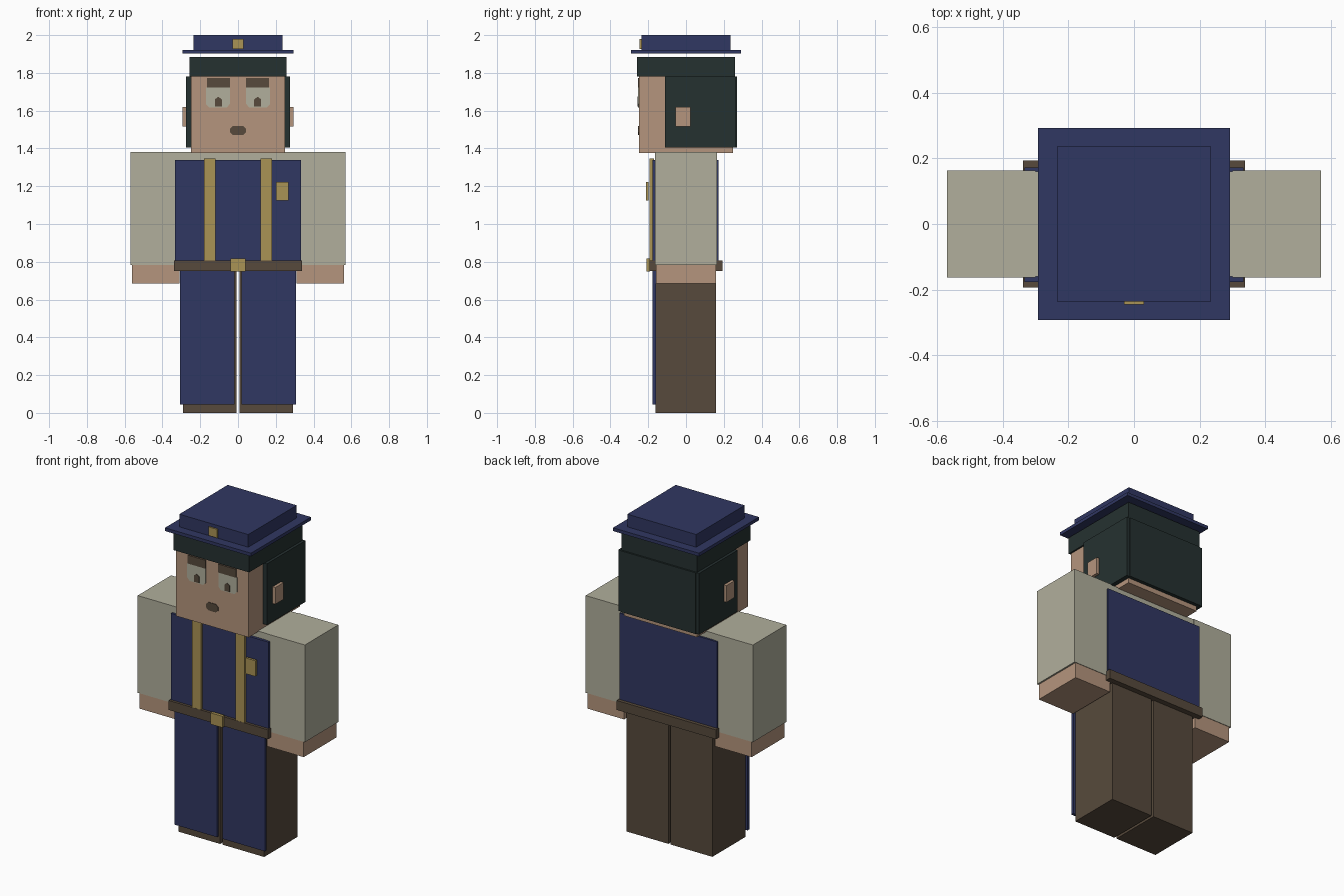
import bpy
import bmesh

cube = bpy.data.objects.get("Cube")
if cube:
    bpy.data.objects.remove(cube, do_unlink=True)


def material(name, r, g, b):
    """Flat material from 0-255 display values, stored as linear."""
    def lin(c):
        c /= 255
        return c / 12.92 if c <= 0.04045 else ((c + 0.055) / 1.055) ** 2.4
    m = bpy.data.materials.new(name)
    m.use_nodes = True
    colour = (lin(r), lin(g), lin(b), 1)
    m.diffuse_color = colour
    node = next(n for n in m.node_tree.nodes if n.type == 'BSDF_PRINCIPLED')
    node.inputs["Base Color"].default_value = colour
    return m


navy = material("navy cloth", 48, 55, 98)
cream = material("cream shirt", 177, 175, 156)
skin = material("skin", 181, 149, 125)
brown = material("dark brown", 87, 74, 60)
hair = material("black green hair", 37, 49, 48)
gold = material("brass", 170, 147, 85)


def plate(name, outline, y0, y1, mat):
    """Extrude an x-z outline from y0 (front) to y1 (back)."""
    bm = bmesh.new()
    face = bm.faces.new([bm.verts.new((x, y0, z)) for x, z in outline])
    new = bmesh.ops.extrude_face_region(bm, geom=[face])["geom"]
    verts = [v for v in new if isinstance(v, bmesh.types.BMVert)]
    bmesh.ops.translate(bm, verts=verts, vec=(0, y1 - y0, 0))
    bmesh.ops.recalc_face_normals(bm, faces=bm.faces)
    mesh = bpy.data.meshes.new(name)
    bm.to_mesh(mesh)
    bm.free()
    mesh.materials.append(mat)
    ob = bpy.data.objects.new(name, mesh)
    bpy.context.collection.objects.link(ob)
    return ob


def box(name, x0, x1, y0, y1, z0, z1, mat):
    return plate(name, [(x0, z0), (x1, z0), (x1, z1), (x0, z1)], y0, y1, mat)


def wide(name, half_x, y0, y1, z0, z1, mat):
    """Box centred on x = 0."""
    return box(name, -half_x, half_x, y0, y1, z0, z1, mat)


# Head, hair and cap
wide("head", 0.248, -0.25, 0.248, 1.375, 1.87, skin)
wide("hair_top", 0.258, -0.26, 0.26, 1.782, 1.885, hair)
wide("hair_back", 0.255, 0.245, 0.27, 1.405, 1.782, hair)
wide("cap_brim", 0.293, -0.292, 0.292, 1.902, 1.922, navy)
wide("cap_crown", 0.235, -0.236, 0.236, 1.922, 2.0, navy)
wide("cap_badge", 0.03, -0.245, -0.23, 1.927, 1.98, gold)

# Mouth with clipped corners
plate("mouth", [(-0.042, 1.485), (-0.025, 1.47), (0.025, 1.47), (0.042, 1.485),
                (0.042, 1.505), (0.025, 1.52), (-0.025, 1.52), (-0.042, 1.505)],
      -0.253, -0.249, brown)

# Torso, vest, belt and badge
wide("torso", 0.31, -0.16, 0.16, 0.755, 1.38, cream)
wide("vest", 0.333, -0.177, 0.172, 0.765, 1.34, navy)
wide("belt", 0.338, -0.193, 0.193, 0.75, 0.808, brown)
wide("belt_buckle", 0.04, -0.21, -0.19, 0.748, 0.818, gold)
box("chest_badge", 0.2, 0.267, -0.213, -0.198, 1.125, 1.222, gold)

# Paired parts
for side, s in (("left", 1), ("right", -1)):
    def pair(name, x0, x1, y0, y1, z0, z1, mat):
        box(side + "_" + name, s * x0, s * x1, y0, y1, z0, z1, mat)

    pair("hair_side", 0.245, 0.275, -0.11, 0.265, 1.405, 1.782, hair)
    pair("ear", 0.27, 0.293, -0.055, 0.025, 1.517, 1.62, skin)
    pair("eyebrow", 0.043, 0.165, -0.255, -0.249, 1.722, 1.774, brown)
    eye = [(0.043, 1.722), (0.043, 1.635), (0.06, 1.617),
           (0.152, 1.617), (0.17, 1.635), (0.17, 1.722)]
    pupil = [(0.086, 1.622), (0.122, 1.622), (0.122, 1.66),
             (0.104, 1.674), (0.086, 1.66)]
    plate(side + "_eye", [(s * x, z) for x, z in eye], -0.253, -0.249, cream)
    plate(side + "_pupil", [(s * x, z) for x, z in pupil], -0.256, -0.25, brown)

    pair("sleeve", 0.3, 0.57, -0.163, 0.163, 0.782, 1.381, cream)
    pair("hand", 0.31, 0.56, -0.16, 0.16, 0.686, 0.8, skin)
    pair("suspender", 0.119, 0.179, -0.192, -0.17, 0.8, 1.348, gold)
    pair("leg", 0.008, 0.292, -0.162, 0.16, 0, 0.757, brown)
    pair("trouser_front", 0.019, 0.308, -0.178, -0.16, 0.045, 0.752, navy)
